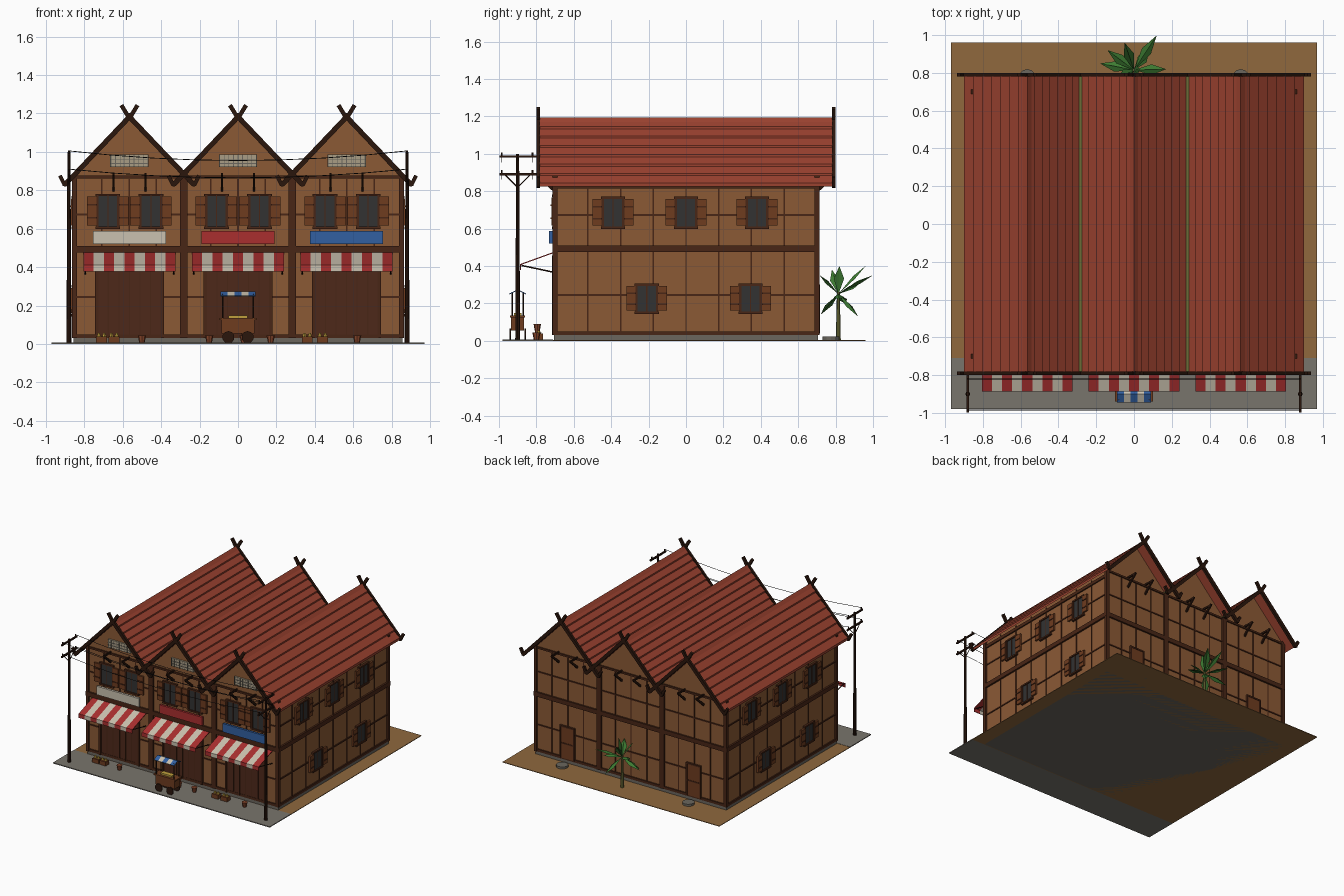
import bpy, bmesh, math
from mathutils import Vector, Matrix

if "Cube" in bpy.data.objects:
    bpy.data.objects.remove(bpy.data.objects["Cube"])

def lin(h):
    return tuple((int(h[i:i+2], 16) / 255) ** 2.2 for i in (0, 2, 4)) + (1,)

MATS = {}
for n, h in dict(wood='8A5A38', timber='4A2A1C', dark='2E1C14', roof='9A4433', glass='353535',
                 shutter='6E3E24', door='4F2D20', cream='C9C0AE', red='A83232', blue='3560A0',
                 earth='8E6840', paving='78746C', stone='6A665E', leaf='3F7A35', trunk='6B6B3A',
                 clay='8A4A30', yellow='C0A040', wire='1C1C1C', lattice='A89C84').items():
    MATS[n] = bpy.data.materials.new(n)
    MATS[n].diffuse_color = lin(h)

class Part:
    """Collects pieces of one material in a bmesh, then becomes an object."""
    all = []
    def __init__(self, name, mat):
        self.name, self.mat, self.bm = name, mat, bmesh.new()
        Part.all.append(self)
    def box(self, x0, x1, y0, y1, z0, z1):
        m = Matrix.Translation(((x0+x1)/2, (y0+y1)/2, (z0+z1)/2)) @ Matrix.Diagonal((abs(x1-x0), abs(y1-y0), abs(z1-z0), 1))
        bmesh.ops.create_cube(self.bm, size=1, matrix=m)
    def on(self, side, u0, u1, o0, o1, z0, z1):
        # box on a wall: u along the wall, o outwards
        if side == 'front': self.box(u0, u1, -.7-o0, -.7-o1, z0, z1)
        if side == 'back': self.box(-u0, -u1, .7+o0, .7+o1, z0, z1)
        if side == 'right': self.box(.85+o0, .85+o1, u0, u1, z0, z1)
        if side == 'left': self.box(-.85-o0, -.85-o1, -u0, -u1, z0, z1)
    def beam(self, p, q, w, h):
        p, q = Vector(p), Vector(q); d = q - p
        m = Matrix.Translation((p+q)/2) @ d.to_track_quat('X', 'Z').to_matrix().to_4x4() @ Matrix.Diagonal((d.length, w, h, 1))
        bmesh.ops.create_cube(self.bm, size=1, matrix=m)
    def rod(self, p, q, r, r2=None, n=6):
        p, q = Vector(p), Vector(q); d = q - p
        m = Matrix.Translation((p+q)/2) @ d.to_track_quat('Z', 'Y').to_matrix().to_4x4()
        bmesh.ops.create_cone(self.bm, cap_ends=True, segments=n, radius1=r, radius2=r if r2 is None else r2, depth=d.length, matrix=m)
    def prism(self, pts, y0, y1):
        # extrude an xz outline along y
        a = [self.bm.verts.new((x, y0, z)) for x, z in pts]
        b = [self.bm.verts.new((x, y1, z)) for x, z in pts]
        self.bm.faces.new(a); self.bm.faces.new(b[::-1])
        for i in range(len(a)):
            j = (i+1) % len(a)
            self.bm.faces.new((a[i], b[i], b[j], a[j]))
    def face(self, *pts):
        self.bm.faces.new([self.bm.verts.new(p) for p in pts])
    def finish(self):
        bmesh.ops.recalc_face_normals(self.bm, faces=self.bm.faces)
        me = bpy.data.meshes.new(self.name)
        self.bm.to_mesh(me); self.bm.free()
        me.materials.append(MATS[self.mat])
        bpy.context.collection.objects.link(bpy.data.objects.new(self.name, me))

BAYS = (-.565, 0, .565)
SIDES = (('front', .85), ('back', .85), ('right', .7), ('left', .7))
RZ, SL = 1.175, 1.045
rz = lambda d: RZ - SL * d

# ground and plinth
Part('yard', 'earth').box(-.97, .97, -.71, .96, 0, .005)
Part('pavement', 'paving').box(-.97, .97, -.98, -.71, 0, .007)
Part('plinth', 'stone').box(-.855, .855, -.705, .705, 0, .04)

# walls with three gables
V = .2825
outline = [(-.85, .03), (.85, .03), (.85, rz(.285)), (.565, RZ), (V, rz(V)), (0, RZ), (-V, rz(V)), (-.565, RZ), (-.85, rz(.285))]
Part('walls', 'wood').prism([(x, z - (.003 if z > .1 else 0)) for x, z in outline], -.7, .7)

# main timber frame and thin battens
frame, battens = Part('timber_frame', 'timber'), Part('wall_battens', 'timber')
for side, w in SIDES:
    frame.on(side, -w-.012, w+.012, 0, .014, .475, .51)
    frame.on(side, -w-.008, w+.008, 0, .01, .03, .05)
    battens.on(side, -w, w, 0, .006, .668, .678)
    battens.on(side, -w, w, 0, .006, .24, .25)
    n = 8 if w < .8 else 12
    for i in range(1, n):
        u = -w + 2*w*i/n
        battens.on(side, u-.004, u+.004, 0, .005, .05, .86)
    if w > .8:
        frame.on(side, -w, w, 0, .01, .862, .877)
        for u in (-V, V):
            frame.on(side, u-.02, u+.02, 0, .014, .03, .875)
    else:
        frame.on(side, -w, w, 0, .01, .815, .84)
for x in (-.85, .85):
    for y in (-.7, .7):
        frame.box(x-.013, x+.013, y-.013, y+.013, .03, .885)

# lapped roof courses, ridge caps, valley gutters
roof, trim, gutter = Part('roof_courses', 'roof'), Part('barge_boards', 'dark'), Part('valley_gutters', 'trunk')
N = 7
for c in BAYS:
    for s in (-1, 1):
        D = .335 if c * s > 0 else V
        top = []
        for k in range(N):
            a, b = D*k/N, D*(k+1)/N
            top += [(c+s*a, rz(a)+.008), (c+s*b, rz(b)+.02)]
        roof.prism([(c, RZ)] + top + [(c+s*D, rz(D))], -.785, .785)
        # barge boards crossing above the ridge, curled horns at the eaves
        for y in (-.79, .79):
            trim.beam((c-s*.012, y, RZ+.02), (c+s*.335, y, rz(.335)+.005), .02, .026)
            trim.beam((c-s*.008, y, RZ+.012), (c-s*.042, y, 1.243), .018, .022)
            trim.beam((c+s*.325, y, rz(.335)+.006), (c+s*.345, y, rz(.335)+.01), .02, .026)
            trim.beam((c+s*.337, y, .826), (c+s*.362, y, .877), .018, .02)
    roof.prism([(c-.022, RZ-.005), (c, RZ+.02), (c+.022, RZ-.005)], -.79, .79)
for x in (-V, V):
    gutter.box(x-.012, x+.012, -.78, .78, rz(V)+.005, rz(V)+.026)

# eave brackets on both gable fronts
brackets = Part('eave_brackets', 'dark')
for c in BAYS:
    for dx in (-.083, .083):
        for s in (-1, 1):
            brackets.beam((c+dx, s*.7, .80), (c+dx, s*.795, .885), .011, .016)
            brackets.beam((c+dx, s*.7, .88), (c+dx, s*.795, .88), .011, .014)

# windows with open shutters
glass, wframe = Part('window_panes', 'glass'), Part('window_frames', 'timber')
shut, slats = Part('shutters', 'shutter'), Part('shutter_slats', 'timber')
def window(side, u, z0, z1, w):
    glass.on(side, u-w, u+w, 0, .009, z0, z1)
    for a in (-w, w):
        wframe.on(side, u+a-.006, u+a+.006, 0, .015, z0, z1)
    for z in (z0, z1):
        wframe.on(side, u-w-.01, u+w+.01, 0, .017, z-.006, z+.006)
    wframe.on(side, u-.003, u+.003, 0, .012, z0, z1)
    for s in (-1, 1):
        a, b = u+s*(w+.006), u+s*(w+.054)
        shut.on(side, a, b, .006, .02, z0+.012, z1-.008)
        for t in (.3, .7):
            z = z0 + t*(z1-z0)
            slats.on(side, a, b, .02, .024, z-.004, z+.004)
for c in BAYS:
    for d in (-.112, .112):
        window('front', c+d, .605, .775, .054)
for side in ('right', 'left'):
    for u in (-.39, 0, .38):
        window(side, u, .605, .765, .055)
    for u in (-.21, .345):
        window(side, u, .15, .30, .055)

# gable vents
vent, bars = Part('gable_vents', 'lattice'), Part('vent_bars', 'stone')
for c in BAYS:
    vent.on('front', c-.1, c+.1, 0, .012, .92, .985)
    for i in range(9):
        u = c - .096 + .024*i
        bars.on('front', u-.002, u+.002, .012, .015, .92, .985)
    for z in (.94, .962):
        bars.on('front', c-.1, c+.1, .012, .015, z-.002, z+.002)

# shop fronts, blank sign boards, back doors with steps
shops, posts = Part('shop_shutters', 'door'), Part('shop_frames', 'timber')
for c, col in zip(BAYS, ('cream', 'red', 'blue')):
    shops.on('front', c-.165, c+.165, 0, .008, .04, .44)
    for i in range(7):
        u = c - .165 + .055*i
        posts.on('front', u-.003, u+.003, 0, .011, .04, .44)
    for s in (-1, 1):
        posts.on('front', c+s*.165, c+s*.18, 0, .016, .03, .45)
    posts.on('front', c-.18, c+.18, 0, .016, .44, .455)
    Part('sign_board_' + col, col).on('front', c-.19, c+.19, .014, .032, .52, .588)
doors, steps = Part('back_doors', 'shutter'), Part('back_steps', 'stone')
for c in (-.565, .565):
    doors.on('back', c-.055, c+.055, 0, .012, .04, .29)
    for s in (-1, 1):
        posts.on('back', c+s*.055, c+s*.066, 0, .016, .04, .3)
    posts.on('back', c-.066, c+.066, 0, .016, .29, .302)
    posts.on('back', c-.055, c+.055, 0, .015, .155, .165)
    steps.rod((c, .775, 0), (c, .775, .022), .045, n=12)

# striped awnings with valance and struts
stripe = (Part('awning_red_stripes', 'red'), Part('awning_white_stripes', 'cream'))
struts = Part('awning_struts', 'dark')
for c in BAYS:
    for i in range(9):
        x0, x1 = c - .24 + .48*i/9, c - .24 + .48*(i+1)/9
        p = stripe[i % 2]
        p.beam(((x0+x1)/2, -.705, .473), ((x0+x1)/2, -.885, .408), x1-x0, .006)
        p.box(x0, x1, -.888, -.883, .378, .41)
    for x in (c-.23, c+.23):
        struts.rod((x, -.7, .365), (x, -.88, .403), .004)

# utility poles, cross arms and sagging wires
pole, wires = Part('utility_poles', 'dark'), Part('overhead_wires', 'wire')
for x in (-.88, .88):
    pole.rod((x, -.9, 0), (x, -.9, 1.0), .013, .008, 8)
    for z in (.89, .985):
        pole.box(x-.006, x+.006, -.998, -.80, z-.006, z+.006)
        for y in (-.985, -.82):
            pole.rod((x, y, z), (x, y, z+.022), .005)
    for y in (-.97, -.83):
        pole.rod((x, -.9, .82), (x, y, .89), .003)
for z, sag in ((.91, .045), (1.005, .05)):
    for y in (-.985, -.82):
        pt = [(-.88+.22*i, y, z - sag*(1-(i/4-1)**2)) for i in range(9)]
        for a, b in zip(pt, pt[1:]):
            wires.rod(a, b, .002, n=4)

# street cart with striped canopy
cart, rails = Part('cart_body', 'shutter'), Part('cart_posts_and_wheels', 'dark')
canopy = (Part('cart_canopy_blue', 'blue'), Part('cart_canopy_white', 'cream'))
cart.box(-.085, .085, -.935, -.865, .055, .125)
cart.box(-.1, .1, -.94, -.86, .125, .135)
for x in (-.08, .08):
    for y in (-.93, -.87):
        rails.rod((x, y, .125), (x, y, .26), .004)
for y in (-.94, -.86):
    for x in (-.05, .05):
        rails.rod((x, y-.004, .035), (x, y+.004, .035), .032, n=10)
for i in range(5):
    x = -.09 + .036*i
    for y in (-.945, -.855):
        canopy[i % 2].beam((x+.018, -.9, .272), (x+.018, y, .25), .036, .005)
Part('cart_tray', 'yellow').box(-.05, .05, -.92, -.88, .135, .148)

# crates, produce, stools and pots by the shops
crates, pots, produce = Part('crates', 'shutter'), Part('stools_and_pots', 'clay'), Part('produce', 'yellow')
for x in (-.71, -.645, .36, .44):
    crates.box(x-.028, x+.028, -.81, -.765, .007, .04)
    for dx in (-.014, .014):
        produce.rod((x+dx, -.787, .035), (x+dx, -.787, .056), .013, .006)
for x, y in ((.03, -.795), (-.15, -.8), (.17, -.8), (-.5, -.8), (.62, -.8)):
    pots.rod((x, y, .007), (x, y, .045), .014, .022, 8)
pots.rod((.03, -.795, .045), (.03, -.795, .09), .012, .02, 8)

# banana plant behind the building
Part('plant_trunk', 'trunk').rod((0, .815, 0), (0, .815, .26), .014, .008, 7)
leaves, B = Part('plant_leaves', 'leaf'), Vector((0, .815, .25))
for tip in ((.12, .998, .35), (-.05, .96, .40), (-.18, .85, .20), (.17, .82, .22), (.08, .92, .13),
            (-.08, .78, .38), (.05, .715, .35), (-.09, .72, .14), (.03, .82, .40), (-.14, .92, .30)):
    t = Vector(tip); d = t - B
    m = B + d*.55 + Vector((0, 0, .015))
    side = d.cross(Vector((0, 0, 1))).normalized() * .028
    drop = Vector((0, 0, -.015))
    leaves.face(B, m+side+drop, t, m)
    leaves.face(B, m, t, m-side+drop)

for p in Part.all:
    p.finish()

for m in bpy.data.materials:
    if m.users and not m.is_grease_pencil:
        m.use_nodes = True
        m.node_tree.nodes["Principled BSDF"].inputs["Base Color"].default_value = m.diffuse_color
